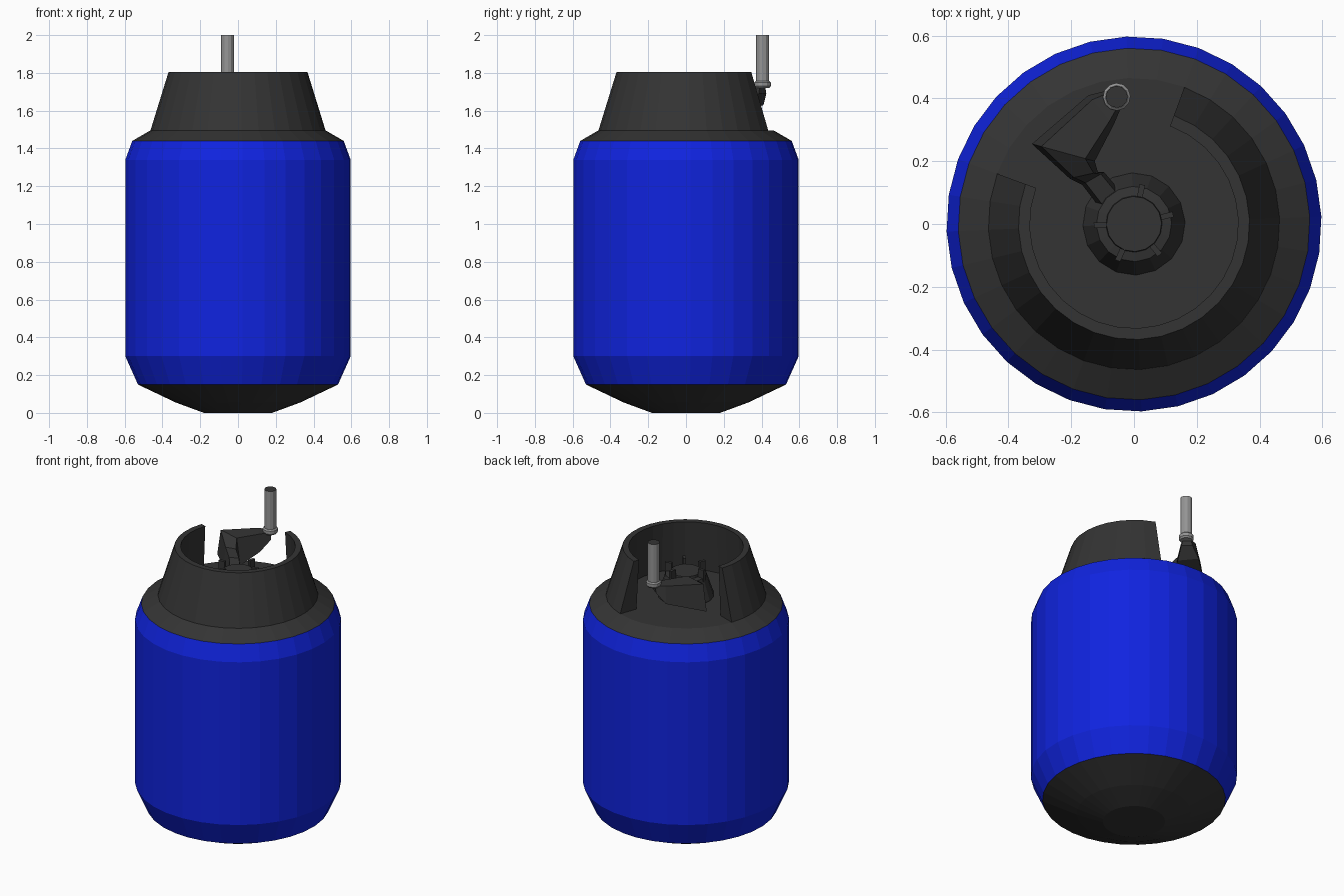
import bpy, bmesh, math

if "Cube" in bpy.data.objects:
    bpy.data.objects.remove(bpy.data.objects["Cube"])

SIDES = 32
OFFSET = math.radians(2.3)


def material(name, rgb):
    m = bpy.data.materials.new(name)
    m.diffuse_color = (*rgb, 1)
    m.use_nodes = True
    m.node_tree.nodes["Principled BSDF"].inputs["Base Color"].default_value = m.diffuse_color
    return m


BLUE = material("blue_paint", (0.005, 0.017, 0.74))
DARK = material("dark_plastic", (0.034, 0.034, 0.034))
GREY = material("grey_metal", (0.30, 0.30, 0.30))


def make(name, verts, faces, mats, rule=None):
    mesh = bpy.data.meshes.new(name)
    mesh.from_pydata(verts, [], faces)
    for m in mats:
        mesh.materials.append(m)
    bm = bmesh.new()
    bm.from_mesh(mesh)
    bmesh.ops.recalc_face_normals(bm, faces=bm.faces)
    if rule:
        for f in bm.faces:
            f.material_index = rule(f)
    bm.to_mesh(mesh)
    bm.free()
    ob = bpy.data.objects.new(name, mesh)
    bpy.context.collection.objects.link(ob)
    return ob


def loft(name, rings, mats, rule=None):
    """Join equal-length closed rings of points and cap both ends."""
    n = len(rings[0])
    verts = [p for r in rings for p in r]
    faces = [(i * n + j, i * n + (j + 1) % n, (i + 1) * n + (j + 1) % n, (i + 1) * n + j)
             for i in range(len(rings) - 1) for j in range(n)]
    faces += [tuple(range(n)), tuple(range((len(rings) - 1) * n, len(rings) * n))]
    return make(name, verts, faces, mats, rule)


def lathe(name, profile, sides, mats, rule=None, centre=(0, 0), offset=OFFSET):
    rings = [[(centre[0] + r * math.cos(offset + math.tau * k / sides),
               centre[1] + r * math.sin(offset + math.tau * k / sides), z)
              for k in range(sides)] for r, z in profile]
    return loft(name, rings, mats, rule)


# Tank: blue shell with dark base and dark shoulder
lathe("tank_body",
      [(0.18, 0), (0.33, 0.055), (0.53, 0.15), (0.597, 0.3), (0.597, 1.34),
       (0.56, 1.44), (0.465, 1.495)],
      SIDES, [BLUE, DARK],
      lambda f: 0 if 0.15 < f.calc_center_median().z < 1.44 else 1)

# Protective collar, open for a quarter turn at the back
section = [(0.467, 1.485), (0.368, 1.805), (0.332, 1.805), (0.35, 1.485)]
rings = []
for k in range(25):
    a = OFFSET + math.tau * (14 + k) / SIDES
    rings.append([(r * math.cos(a), r * math.sin(a), z) for r, z in section])
loft("collar", rings, [DARK])

# Valve boss in the middle
lathe("valve_boss", [(0.163, 1.485), (0.163, 1.5), (0.13, 1.60), (0.12, 1.63),
                     (0.09, 1.635), (0.088, 1.65)], 16, [DARK])

# Small prongs around the valve, leaving out the one under the arm
for i in range(5):
    a = math.radians(78 - 64 * i)
    c, s = math.cos(a), math.sin(a)
    ring = [(0.088, -0.009), (0.128, -0.009), (0.128, 0.009), (0.088, 0.009)]
    loft(f"valve_prong_{i + 1}",
         [[(r * c - t * s, r * s + t * c, z) for r, t in ring] for z in (1.61, 1.685)],
         [DARK])

# Bent crank arm: left point, right point, low z, high z
stations = [
    ((-0.10, 0.04), (-0.04, 0.10), 1.56, 1.62),
    ((-0.165, 0.125), (-0.095, 0.165), 1.56, 1.64),
    ((-0.205, 0.145), (-0.115, 0.165), 1.56, 1.69),
    ((-0.325, 0.255), (-0.125, 0.20), 1.57, 1.735),
    ((-0.145, 0.41), (-0.065, 0.315), 1.63, 1.735),
    ((-0.085, 0.425), (-0.035, 0.385), 1.69, 1.73),
]
rings = []
for (lx, ly), (rx, ry), lo, hi in stations:
    mx, my = (lx + rx) / 2, (ly + ry) / 2
    t = 0.7   # the top is narrower than the bottom
    rings.append([(lx, ly, lo), (rx, ry, lo),
                  (mx + (rx - mx) * t, my + (ry - my) * t, hi),
                  (mx + (lx - mx) * t, my + (ly - my) * t, hi)])
loft("crank_arm", rings, [DARK])

# Upright crank handle with a flange and a dark end cap
HANDLE = (-0.055, 0.405)
lathe("handle_flange", [(0.036, 1.72), (0.044, 1.73), (0.044, 1.75), (0.036, 1.757)],
      12, [GREY], centre=HANDLE)
lathe("crank_handle", [(0.035, 1.74), (0.035, 2.0)], 12, [GREY, DARK],
      lambda f: 1 if f.normal.z > 0.9 else 0, centre=HANDLE)
